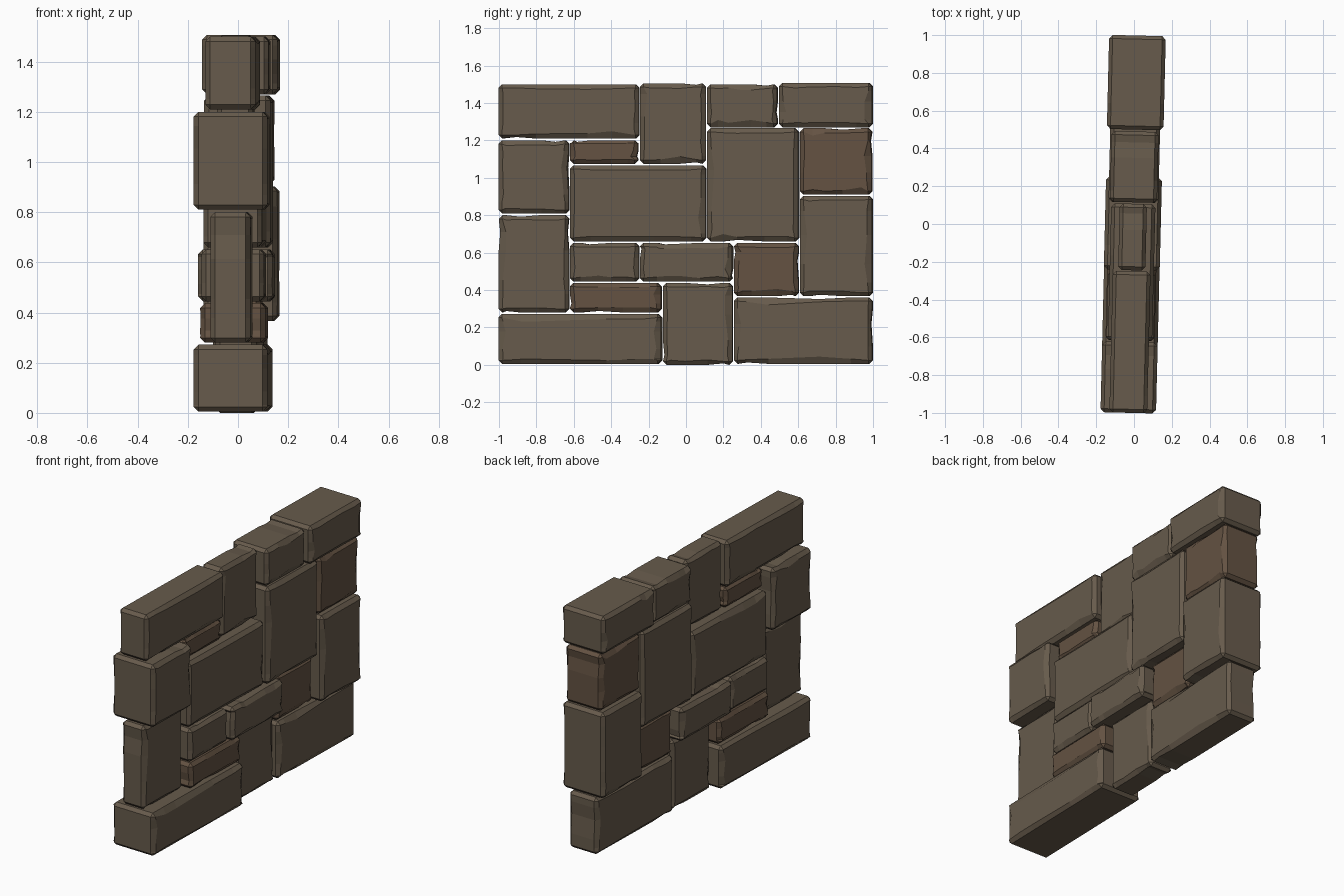
import bpy, bmesh, math, random
from mathutils import Vector, Matrix

if "Cube" in bpy.data.objects:
    bpy.data.objects.remove(bpy.data.objects["Cube"])

random.seed(7)
TURN = Matrix.Translation((-0.006, 0, 0)) @ Matrix.Rotation(math.radians(-1.4), 4, 'Z')
BEVEL = 0.019


def material(name, color):
    m = bpy.data.materials.new(name)
    m.diffuse_color = (*color, 1)
    m.use_nodes = True
    m.node_tree.nodes["Principled BSDF"].inputs["Base Color"].default_value = m.diffuse_color
    return m


GREY = material("grey_stone", (0.136, 0.105, 0.072))
BROWN = material("brown_stone", (0.127, 0.085, 0.055))


def stone(name, y0, y1, z0, z1, half, mat=GREY):
    """Block with chamfered edges and worn, chipped rims."""
    bm = bmesh.new()
    size = Vector((2 * half, y1 - y0, z1 - z0))
    centre = Vector((0, (y0 + y1) / 2, (z0 + z1) / 2))
    bmesh.ops.create_cube(bm, size=1, matrix=Matrix.Translation(centre) @ Matrix.Diagonal((*size, 1)))

    # slices that give the rims extra points
    for axis in (1, 2):
        normal = Vector((0, 0, 0))
        normal[axis] = 1
        for t in (0.14, 0.3, 0.62, 0.85):
            co = centre.copy()
            co[axis] += size[axis] * (t - 0.5 + random.uniform(-0.05, 0.05))
            bmesh.ops.bisect_plane(bm, geom=bm.verts[:] + bm.edges[:] + bm.faces[:],
                                   plane_co=co, plane_no=normal)

    # chamfer the true box edges
    sharp = [e for e in bm.edges if e.calc_face_angle(0) > 1]
    bmesh.ops.bevel(bm, geom=sharp, offset=BEVEL, segments=1, affect='EDGES', profile=0.5)

    # chips: pull rim points of the broad faces inward, along the face
    for v in bm.verts:
        d = v.co - centre
        if abs(abs(d.x) - half) > 1e-4:
            continue
        for a, b in ((1, 2), (2, 1)):
            on_rim = abs(abs(d[a]) - (size[a] / 2 - BEVEL)) < 1e-3
            inside = abs(d[b]) < size[b] / 2 - BEVEL - 0.005
            if on_rim and inside:
                chip = random.choice((-0.008, -0.006, -0.004, 0, 0.005, 0.02))
                v.co[a] -= math.copysign(chip, d[a])

    # worn notches through the whole edge on some of the narrow sides
    for a, b in ((1, 2), (2, 1)):
        for side in (-1, 1):
            levels = sorted({round(v.co[b], 4) for v in bm.verts
                             if abs(v.co[b] - centre[b]) < size[b] / 2 - BEVEL - 0.005})
            pick = random.choice(levels)
            for v in bm.verts:
                d = v.co - centre
                if abs(v.co[b] - pick) < 1e-3 and d[a] * side > size[a] / 2 - 0.002:
                    v.co[a] -= side * 0.008

    bmesh.ops.recalc_face_normals(bm, faces=bm.faces[:])
    me = bpy.data.meshes.new(name)
    bm.to_mesh(me)
    bm.free()
    me.materials.append(mat)
    ob = bpy.data.objects.new(name, me)
    ob.matrix_world = TURN
    bpy.context.collection.objects.link(ob)


# top course
stone("top_stone_left", -1.0, -.25, 1.21, 1.5, .10)
stone("top_stone_middle", -.245, .107, 1.075, 1.505, .072)
stone("top_stone_small", .115, .49, 1.27, 1.5, .125)
stone("top_stone_right", .5, .998, 1.27, 1.507, .15)
# middle courses
stone("left_upper_stone", -1.0, -.625, .81, 1.2, .147)
stone("left_lower_stone", -1.0, -.625, .28, .8, .08)
stone("thin_brown_stone", -.618, -.255, 1.075, 1.2, .085, BROWN)
stone("wide_stone", -.618, .107, .66, 1.067, .117)
stone("tall_stone", .115, .603, .66, 1.265, .132)
stone("right_brown_stone", .612, .995, .91, 1.265, .127, BROWN)
stone("right_tall_stone", .612, .998, .367, .903, .147)
# lower courses
stone("small_stone_left", -.618, -.25, .445, .652, .125)
stone("small_stone_middle", -.243, .25, .445, .652, .148)
stone("lower_brown_right", .258, .603, .367, .652, .09, BROWN)
stone("lower_brown_left", -.618, -.132, .28, .438, .13, BROWN)
# base course
stone("base_stone_left", -1.0, -.13, 0.005, .272, .147)
stone("base_stone_middle", -.122, .25, 0.0, .438, .082)
stone("base_stone_right", .258, .998, 0.005, .36, .10)
